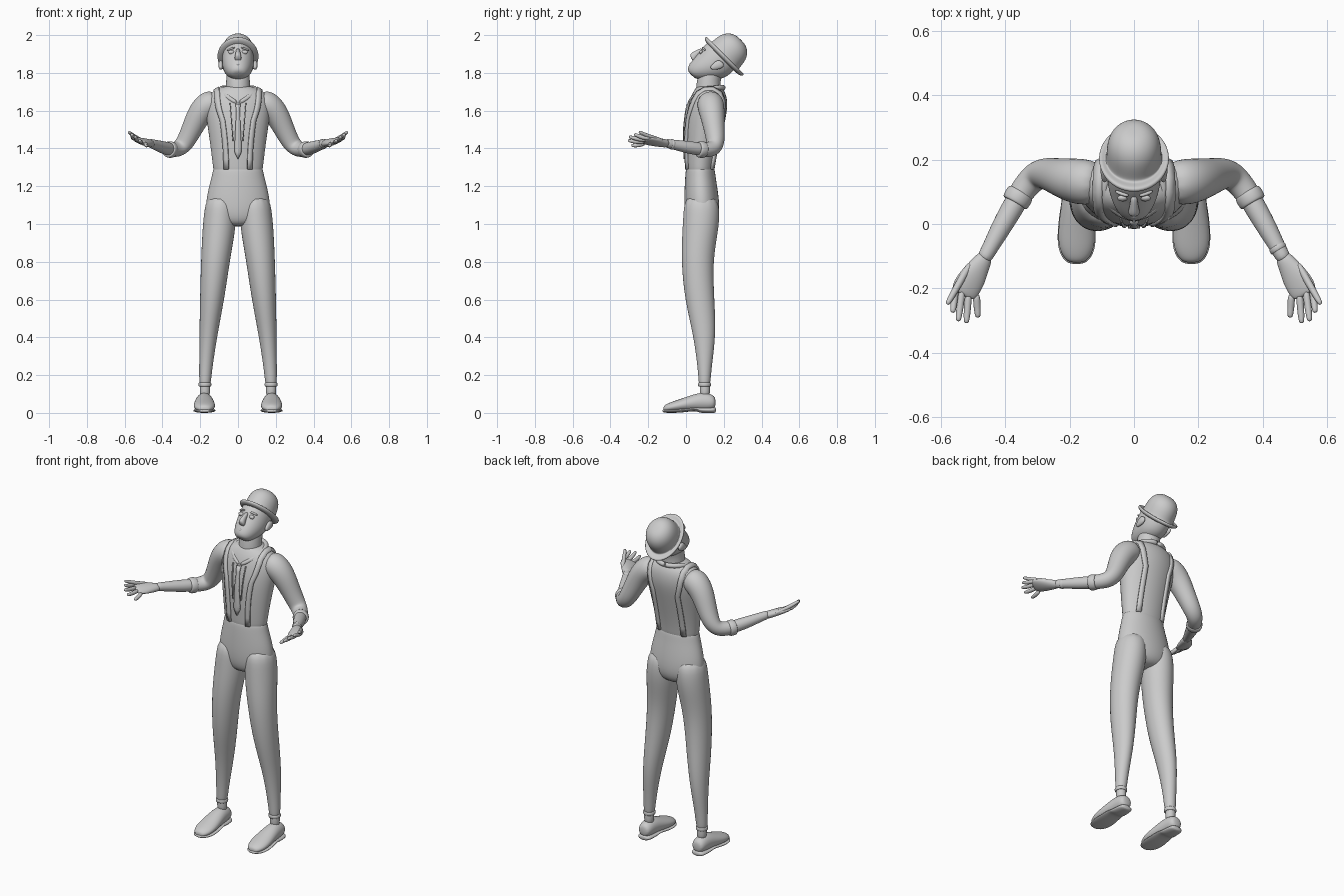
import bpy, bmesh, math
from mathutils import Vector as V

if "Cube" in bpy.data.objects:
    bpy.data.objects.remove(bpy.data.objects["Cube"])

X, Y, Z = V((1, 0, 0)), V((0, 1, 0)), V((0, 0, 1))
grey = bpy.data.materials.new("plain_grey")
grey.use_nodes = True
grey.diffuse_color = (0.6, 0.6, 0.6, 1)
grey.node_tree.nodes["Principled BSDF"].inputs["Base Color"].default_value = (0.6, 0.6, 0.6, 1)


def finish(name, bm, mirror=False, sub=0, thick=0):
    """Turn a bmesh into a smooth shaded object with its modifiers."""
    bmesh.ops.recalc_face_normals(bm, faces=bm.faces)
    mesh = bpy.data.meshes.new(name)
    bm.to_mesh(mesh)
    bm.free()
    mesh.materials.append(grey)
    for poly in mesh.polygons:
        poly.use_smooth = True
    obj = bpy.data.objects.new(name, mesh)
    bpy.context.collection.objects.link(obj)
    if thick:
        solid = obj.modifiers.new("thickness", "SOLIDIFY")
        solid.thickness = thick
        solid.offset = 0
    if mirror:
        obj.modifiers.new("mirror", "MIRROR").use_clip = False
    if sub:
        smooth = obj.modifiers.new("smooth", "SUBSURF")
        smooth.levels = smooth.render_levels = sub
    return obj


def loft(name, rings, mirror=False, sides=12, sub=2):
    """Skin a row of ellipses given as (centre, half axis, half axis)."""
    bm = bmesh.new()
    loops = []
    for centre, a, b in rings:
        turn = [2 * math.pi * i / sides for i in range(sides)]
        loops.append([bm.verts.new(centre + a * math.cos(t) + b * math.sin(t)) for t in turn])
    for low, high in zip(loops, loops[1:]):
        for i in range(sides):
            j = (i + 1) % sides
            bm.faces.new((low[i], low[j], high[j], high[i]))
    bm.faces.new(loops[0])
    bm.faces.new(loops[-1])
    return finish(name, bm, mirror, sub)


def column(name, rows, mirror=False):
    """Loft of level rings: height, centre x, half width, front y, back y."""
    return loft(name, [(V((cx, (f + b) / 2, z)), X * w, Y * (b - f) / 2)
                       for z, cx, w, f, b in rows], mirror)


def tube(name, rows, mirror=False, sides=10, sub=2):
    """Round tube through points given as x, y, z, radius."""
    pts = [V(r[:3]) for r in rows]
    side, rings = X, []
    for i, row in enumerate(rows):
        t = (pts[min(i + 1, len(pts) - 1)] - pts[max(i - 1, 0)]).normalized()
        side = (side - t * side.dot(t)).normalized()
        rings.append((pts[i], side * row[3], t.cross(side) * row[3]))
    return loft(name, rings, mirror, sides, sub)


def band(name, centre, axis, radius, height, mirror=False):
    """Short rolled band around a limb."""
    c, d = V(centre), V(axis).normalized()
    rows = [(*(c + d * height * k), radius * s)
            for k, s in ((-.5, .85), (-.45, 1), (0, 1.06), (.45, 1), (.5, .85))]
    return tube(name, rows, mirror)


# Trousers: hips and legs
column("trouser_hips", [
    (1.30, 0, .125, .005, .145), (1.295, 0, .137, -.004, .155), (1.25, 0, .145, -.008, .16),
    (1.18, 0, .165, -.012, .172), (1.1, 0, .18, -.014, .182), (1.03, 0, .165, -.008, .178),
    (.985, 0, .09, .02, .14)])
column("trouser_leg", [
    (1.16, .088, .08, -.01, .17), (1.05, .095, .09, -.018, .184), (.95, .103, .09, -.024, .172),
    (.8, .12, .079, -.029, .145), (.6, .137, .067, -.01, .153), (.42, .156, .05, .035, .162),
    (.25, .17, .037, .06, .138), (.155, .175, .032, .066, .13), (.15, .175, .026, .07, .125)], True)
band("trouser_hem", (.175, .098, .15), Z, .035, .022, True)
tube("ankle", [(.175, .1, z, .029) for z in (.17, .13, .08)], True)

# Shoes, lofted from heel to toe
def shoe_part(name, rows):
    loft(name, [(V((.178, y, (lo + hi) / 2)), X * w, Z * (hi - lo) / 2)
                for y, w, lo, hi in rows], True)


shoe_part("shoe_upper", [
    (.157, .025, .03, .08), (.14, .042, .012, .1), (.09, .046, .008, .112), (.04, .052, .008, .1),
    (-.02, .06, .006, .078), (-.075, .058, .004, .06), (-.11, .038, .004, .045), (-.12, .018, .01, .032)])
shoe_part("shoe_sole", [
    (.16, .03, 0, .03), (.14, .046, -.002, .032), (.07, .048, -.002, .032), (.055, .052, .012, .034),
    (-.01, .061, .002, .024), (-.07, .063, -.001, .022), (-.11, .045, 0, .02), (-.125, .02, .004, .018)])

# Shirt body and arms
torso = column("shirt_body", [
    (1.24, 0, .13, 0, .15), (1.3, 0, .138, -.004, .155), (1.4, 0, .15, -.01, .175),
    (1.52, 0, .168, -.012, .205), (1.61, 0, .182, .0, .226), (1.68, 0, .17, .022, .22),
    (1.715, 0, .12, .045, .2), (1.735, 0, .06, .06, .18)])
tube("shirt_sleeve", [
    (.1, .125, 1.655, .065), (.16, .13, 1.635, .078), (.205, .138, 1.585, .07), (.245, .15, 1.5, .058),
    (.28, .158, 1.43, .052), (.312, .145, 1.397, .046), (.345, .105, 1.393, .042), (.365, .07, 1.395, .04)], True)
band("sleeve_cuff", (.36, .082, 1.394), (.5, -.85, .08), .045, .042, True)
tube("forearm", [
    (.345, .105, 1.393, .036), (.38, .045, 1.4, .037), (.42, -.025, 1.413, .032),
    (.452, -.085, 1.424, .025), (.47, -.115, 1.43, .025)], True)
band("bracelet", (.446, -.075, 1.422), (.5, -.85, .1), .028, .018)

# Hands: flat palm with fanned fingers, palm up
wrist, knuckle = V((.455, -.09, 1.424)), V((.53, -.215, 1.442))
across, through = V((.82, .48, .3)), V((-.3, -.1, .95))
loft("palm", [(wrist.lerp(knuckle, t), across * w, through * h) for t, w, h in
              ((0, .024, .022), (.3, .033, .022), (.6, .046, .02), (.9, .048, .015), (1.05, .04, .01))], True)
fingers = {
    "index_finger": (1, .036, (.562, -.275, 1.475)),
    "middle_finger": (1, .012, (.545, -.302, 1.462)),
    "ring_finger": (1, -.012, (.52, -.308, 1.442)),
    "little_finger": (.95, -.036, (.484, -.29, 1.415)),
    "thumb": (.4, .03, (.58, -.25, 1.488)),
}
for name, (along, offset, tip) in fingers.items():
    root, tip = wrist.lerp(knuckle, along - .1) + across * offset, V(tip)
    bend = root.lerp(tip, .55) - Z * .006
    tube(name, [(*root, .013), (*bend, .0125), (*root.lerp(tip, .93), .01), (*tip, .006)], True, 8, 1)

# Neck and head; the head is tipped back along its own axes
tube("neck", [(0, .115, 1.66, .07), (0, .118, 1.72, .069), (0, .122, 1.78, .065), (0, .15, 1.84, .066)])
CROWN, UP, FWD = V((0, .2, 1.885)), V((0, .707, .707)), V((0, -.707, .707))


def on_head(down, fwd, x=0):
    return CROWN - UP * down + FWD * fwd + X * x


def head_loft(name, rows, mirror=False, x=0):
    """Loft down the head: distance down, forward centre, half depth, half width."""
    return loft(name, [(on_head(d, c, x), X * w, FWD * r) for d, c, r, w in rows], mirror)


head_loft("head", [
    (-.03, .015, .1, .083), (.03, .013, .107, .088), (.075, .013, .1, .087), (.115, .025, .085, .079),
    (.15, .038, .067, .066), (.178, .05, .045, .048), (.19, .054, .022, .026)])
head_loft("nose", [
    (.05, .108, .01, .01), (.08, .113, .016, .012), (.112, .116, .024, .018), (.124, .108, .02, .019), (.13, .1, .01, .012)])
for name, down in (("upper_lip", .143), ("lower_lip", .153)):
    tube(name, [(*on_head(down, .098 - abs(k) * .013, k * .026), .008 - abs(k) * .004)
                for k in (-1, -.5, 0, .5, 1)], sides=8, sub=1)
head_loft("eye", [(.056, .103, .004, .008), (.06, .104, .008, .015), (.067, .104, .009, .017),
                  (.074, .103, .008, .014), (.078, .1, .004, .007)], True, .036)
tube("eyebrow", [(*on_head(.045, f, x), .006) for f, x in ((.114, .015), (.108, .037), (.092, .06))], True, 8, 1)
head_loft("ear", [(.025, -.015, .012, .006), (.038, -.012, .026, .013), (.06, -.008, .025, .014),
                  (.083, 0, .015, .01), (.092, .003, .008, .006)], True, .091)

# Round hat with a rolled brim
head_loft("hat", [
    (.014, 0, .09, .078), (.013, 0, .125, .098), (.006, 0, .144, .11), (-.004, 0, .15, .115),
    (-.013, 0, .142, .11), (-.006, 0, .118, .094), (-.006, 0, .107, .09), (-.02, 0, .104, .089),
    (-.065, 0, .1, .087), (-.1, 0, .082, .073), (-.122, 0, .052, .046), (-.128, 0, .02, .018)])

# Shirt trim laid onto the torso surface
bpy.context.view_layer.update()
body = torso.evaluated_get(bpy.context.evaluated_depsgraph_get())


def on_body(x, z, degrees):
    """Point on the torso seen from its middle; 0 is forward, 180 is back."""
    a = math.radians(degrees)
    way = V((0, -math.cos(a), math.sin(a)))
    hit, where, _, _ = body.ray_cast(V((x, .1, z)), way)
    return (where if hit else V((x, .1, z))) + way * .004


def ribbon(name, rows, mirror=False, thick=.009):
    """Band on the torso: centre x, half width, height, direction."""
    bm = bmesh.new()
    edges = [[bm.verts.new(on_body(x + w * k, z, a)) for k in (-1, 0, 1)] for x, w, z, a in rows]
    for low, high in zip(edges, edges[1:]):
        for i in (0, 1):
            bm.faces.new((low[i], low[i + 1], high[i + 1], high[i]))
    return finish(name, bm, mirror, 0, thick)


front = [(.062 + .02 * k * k, .013, 1.29 + .26 * k, 0) for k in (0, .2, .4, .6, .8, 1)]
over = [(.082 + .03 * math.sin(math.radians(a)), .013, 1.55, a) for a in range(15, 180, 15)]
back = [(.082, .013, 1.55 - .26 * k, 180) for k in (0, .2, .4, .6, .8, 1)]
ribbon("suspender", front + over + back, True, .014)
ribbon("necktie", [(0, .014, 1.635, 0), (0, .009, 1.6, 0), (0, .013, 1.52, 0),
                   (0, .019, 1.4, 0), (0, .018, 1.38, 0), (0, .002, 1.345, 0)], thick=.012)
ribbon("shirt_pleat", [(.042 - .016 * k, .002, 1.64 - .2 * k, 0) for k in (0, .25, .5, .75, 1)], True)

# Collar rising from the front point to the back of the neck
tube("collar", [(0, .018, 1.638, .012), (.04, .028, 1.66, .014), (.085, .065, 1.695, .015),
                (.098, .115, 1.715, .015), (.075, .17, 1.722, .015), (.035, .195, 1.722, .015),
                (0, .2, 1.722, .015)], True, 8, 1)
